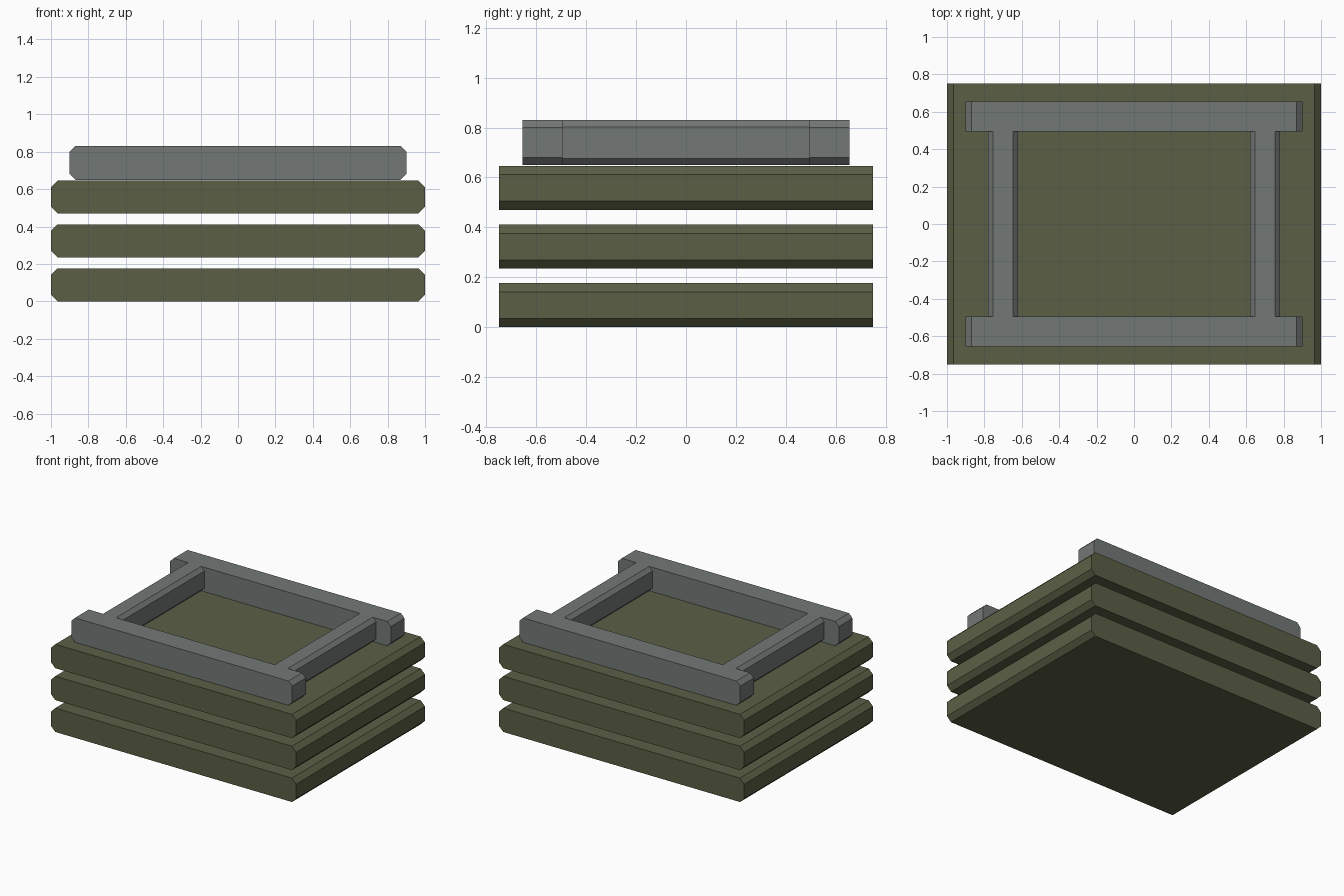
import bpy, bmesh

if "Cube" in bpy.data.objects:
    bpy.data.objects.remove(bpy.data.objects["Cube"])


def material(name, rgb):
    m = bpy.data.materials.new(name)
    m.diffuse_color = (*rgb, 1)
    m.use_nodes = True
    m.node_tree.nodes["Principled BSDF"].inputs["Base Color"].default_value = m.diffuse_color
    return m


def chamfered_bar(name, x, y, z, cut, mat):
    """Octagonal XZ profile extruded along y; x, y, z are (min, max)."""
    (x0, x1), (y0, y1), (z0, z1) = x, y, z
    profile = [(x0 + cut, z0), (x1 - cut, z0), (x1, z0 + cut), (x1, z1 - cut),
               (x1 - cut, z1), (x0 + cut, z1), (x0, z1 - cut), (x0, z0 + cut)]
    bm = bmesh.new()
    face = bm.faces.new([bm.verts.new((px, y0, pz)) for px, pz in profile])
    new = bmesh.ops.extrude_face_region(bm, geom=[face])["geom"]
    verts = [g for g in new if isinstance(g, bmesh.types.BMVert)]
    bmesh.ops.translate(bm, vec=(0, y1 - y0, 0), verts=verts)
    bmesh.ops.recalc_face_normals(bm, faces=bm.faces)
    mesh = bpy.data.meshes.new(name)
    bm.to_mesh(mesh)
    bm.free()
    mesh.materials.append(mat)
    obj = bpy.data.objects.new(name, mesh)
    bpy.context.collection.objects.link(obj)
    return obj


olive = material("olive", (0.105, 0.115, 0.06))
grey = material("grey", (0.17, 0.19, 0.18))

# Three stacked slabs with gaps between them
for i in range(3):
    z = 0.235 * i
    chamfered_bar(f"slab_{i + 1}", (-1, 1), (-0.75, 0.75), (z, z + 0.176), 0.035, olive)

# Frame on top: front and back rails, joined by two cross bars
top = (0.65, 0.83)
chamfered_bar("front_rail", (-0.9, 0.9), (-0.655, -0.495), top, 0.03, grey)
chamfered_bar("back_rail", (-0.9, 0.9), (0.495, 0.655), top, 0.03, grey)
chamfered_bar("left_cross_bar", (-0.78, -0.62), (-0.495, 0.495), top, 0.027, grey)
chamfered_bar("right_cross_bar", (0.62, 0.78), (-0.495, 0.495), top, 0.027, grey)
